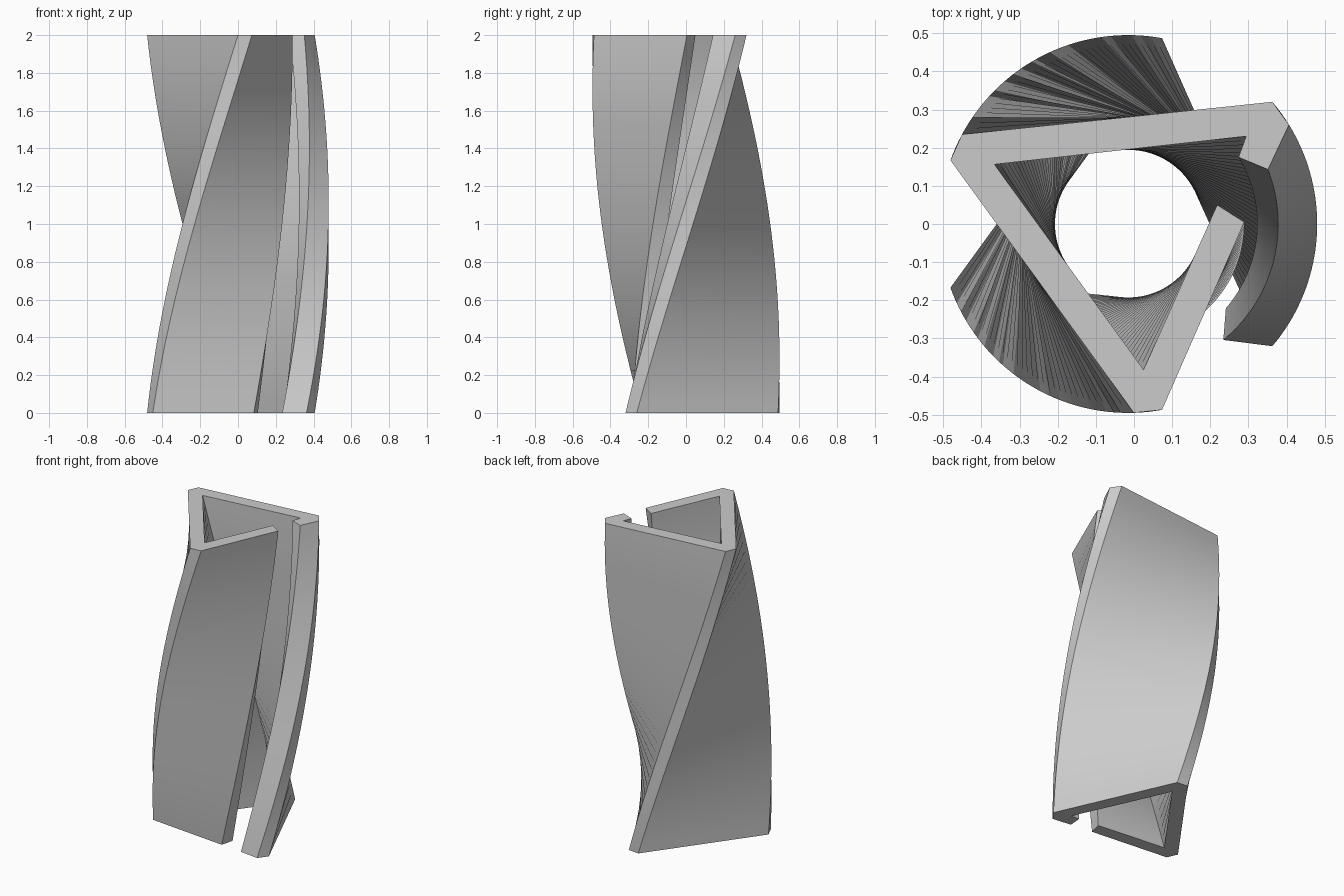
import bpy, bmesh
from math import radians, cos, sin
from mathutils import Vector, Matrix

if "Cube" in bpy.data.objects:
    bpy.data.objects.remove(bpy.data.objects["Cube"])

HEIGHT, TWIST, STEPS = 2.0, radians(72), 36
AXIS_X = -0.015          # twist axis
R_OUT, R_IN, BEVEL = 0.495, 0.384, 4.3


def polar(r, deg):
    return Vector((r * cos(radians(deg)), r * sin(radians(deg)), 0))


# Open triangular channel section with blunt corners, seen at the top
section = [
    polar(R_OUT, 36 - BEVEL), polar(R_OUT, 36 + BEVEL),
    polar(R_OUT, 156 - BEVEL), polar(R_OUT, 156 + BEVEL),
    polar(R_OUT, 276 - BEVEL), polar(R_OUT, 276 + BEVEL),
    Vector((0.304, 0.005, 0)), Vector((0.233, 0.05, 0)),     # free end
    polar(R_IN, 276), polar(R_IN, 156),
    Vector((0.309, 0.23, 0)), Vector((0.289, 0.175, 0)),     # hooked lip
    Vector((0.366, 0.143, 0)),
]

# Twisted channel: section swept upward while turning
bm = bmesh.new()
rings = []
for i in range(STEPS + 1):
    t = i / STEPS
    turn = Matrix.Rotation((t - 1) * TWIST, 3, 'Z')
    offset = Vector((AXIS_X, 0, HEIGHT * t))
    rings.append([bm.verts.new(turn @ p + offset) for p in section])
n = len(section)
for low, high in zip(rings, rings[1:]):
    for j in range(n):
        k = (j + 1) % n
        bm.faces.new((low[j], low[k], high[k], high[j]))
bm.faces.new(rings[0][::-1])
bm.faces.new(rings[-1])
bmesh.ops.recalc_face_normals(bm, faces=bm.faces)

mesh = bpy.data.meshes.new("twisted_channel")
bm.to_mesh(mesh)
bm.free()
channel = bpy.data.objects.new("twisted_channel", mesh)
bpy.context.collection.objects.link(channel)

grey = bpy.data.materials.new("light grey")
grey.diffuse_color = (0.6, 0.6, 0.6, 1)
grey.use_nodes = True
grey.node_tree.nodes["Principled BSDF"].inputs["Base Color"].default_value = grey.diffuse_color
mesh.materials.append(grey)

# Smooth walls, crisp corners
bpy.context.view_layer.objects.active = channel
channel.select_set(True)
bpy.ops.object.shade_smooth_by_angle(angle=radians(30))
